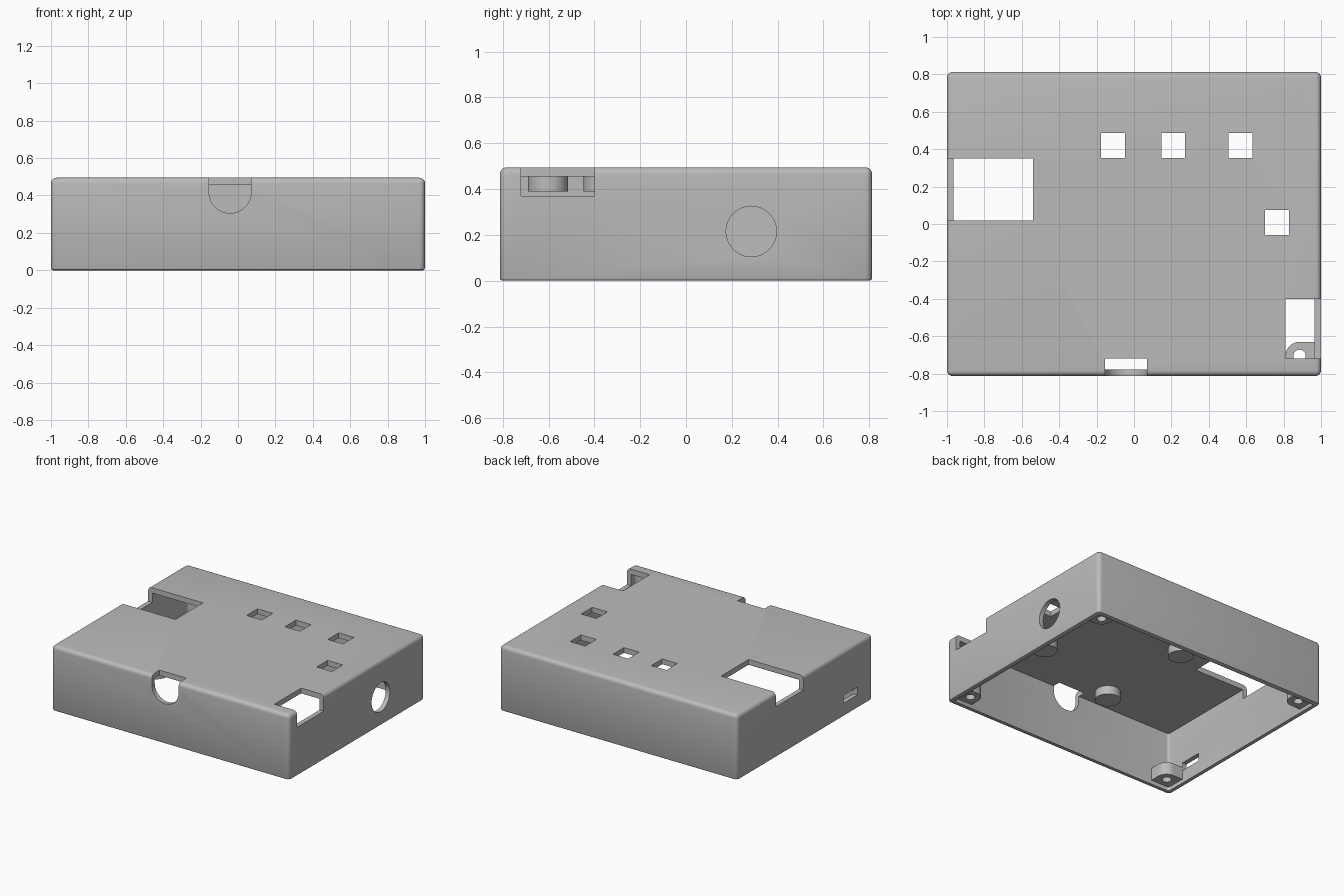
import bpy
import bmesh
from math import radians, pi, cos, sin
from mathutils import Matrix, Vector

cube = bpy.data.objects.get("Cube")
if cube:
    bpy.data.objects.remove(cube, do_unlink=True)

W, D, H = 1.0, 0.813, 0.495      # half width, half depth, height
WALL, ROOF = 0.035, 0.455        # wall thickness, ceiling height

grey = bpy.data.materials.new("plain_grey")
grey.use_nodes = True
color = (0.5, 0.5, 0.5, 1)
grey.diffuse_color = color
grey.node_tree.nodes["Principled BSDF"].inputs["Base Color"].default_value = color


def finish(name, bm):
    bmesh.ops.recalc_face_normals(bm, faces=bm.faces)
    mesh = bpy.data.meshes.new(name)
    bm.to_mesh(mesh)
    bm.free()
    mesh.materials.append(grey)
    obj = bpy.data.objects.new(name, mesh)
    bpy.context.collection.objects.link(obj)
    return obj


def box(name, x, y, z, rounding=()):
    """Box from ranges; rounding lists (edge test, radius, segments)."""
    bm = bmesh.new()
    bmesh.ops.create_cube(bm, size=1)
    for v in bm.verts:
        v.co = Vector([r[0] if c < 0 else r[1] for c, r in zip(v.co, (x, y, z))])
    for test, radius, segments in rounding:
        edges = [e for e in bm.edges if test(*[v.co for v in e.verts])]
        bmesh.ops.bevel(bm, geom=edges, offset=radius, segments=segments,
                        profile=0.5, affect='EDGES')
    return finish(name, bm)


def cylinder(name, center, radius, depth, axis='Z', sides=48):
    bm = bmesh.new()
    turn = {'X': Matrix.Rotation(pi / 2, 4, 'Y'),
            'Y': Matrix.Rotation(pi / 2, 4, 'X'), 'Z': Matrix()}[axis]
    bmesh.ops.create_cone(bm, cap_ends=True, segments=sides, radius1=radius,
                          radius2=radius, depth=depth,
                          matrix=Matrix.Translation(center) @ turn)
    return finish(name, bm)


def cut(target, cutter):
    mod = target.modifiers.new("cut", 'BOOLEAN')
    mod.operation = 'DIFFERENCE'
    mod.solver = 'EXACT'
    mod.object = cutter
    bpy.context.view_layer.update()
    graph = bpy.context.evaluated_depsgraph_get()
    mesh = bpy.data.meshes.new_from_object(target.evaluated_get(graph))
    target.modifiers.clear()
    target.data = mesh
    bpy.data.objects.remove(cutter, do_unlink=True)


def smooth(obj):
    bpy.ops.object.select_all(action='DESELECT')
    obj.select_set(True)
    bpy.context.view_layer.objects.active = obj
    bpy.ops.object.shade_smooth_by_angle(angle=radians(35))


def upper(a, b):
    return a.z > 0.1 or b.z > 0.1


def lower(a, b):
    return a.z < 0.001 and b.z < 0.001


def upright(a, b):
    return abs(a.z - b.z) > 0.2


# Rounded shell, open underneath
shell = box("case_shell", (-W, W), (-D, D), (0, H),
            [(upper, 0.03, 5), (lower, 0.012, 2)])
cut(shell, box("cavity", (WALL - W, W - WALL), (WALL - D, D - WALL),
               (-0.2, ROOF), [(upright, 0.02, 4)]))

# Connector notches through roof and side walls
cut(shell, box("left_notch", (-1.2, -0.54), (0.02, 0.35), (0.385, 0.7)))
cut(shell, box("right_notch", (0.81, 1.2), (-0.72, -0.4), (0.37, 0.7)))

# Front notch with a half-round bottom
cut(shell, box("front_notch", (-0.155, 0.07), (-1, -0.72), (0.418, 0.7)))
cut(shell, cylinder("front_round", (-0.0425, -0.86, 0.418), 0.1125, 0.28, 'Y'))

# Round socket hole and small slot in the side walls
cut(shell, cylinder("socket_hole", (1, 0.285, 0.215), 0.11, 0.2, 'X'))
cut(shell, box("side_slot", (-1.1, -0.9), (-0.63, -0.46), (0.10, 0.16)))

# Square button openings in the roof
for x, y in [(-0.112, 0.42), (0.21, 0.42), (0.57, 0.42), (0.765, 0.008)]:
    cut(shell, box("button_hole", (x - 0.064, x + 0.064),
                   (y - 0.066, y + 0.066), (0.4, 0.6)))
smooth(shell)

# Short standoffs hanging from the ceiling
for i, (x, y) in enumerate([(-0.27, -0.602), (-0.27, 0.18), (0.5, -0.36)]):
    smooth(cylinder(f"standoff_{i + 1}", (x, y, 0.425), 0.0875, 0.07))

# Screw bosses in the four bottom corners, rounded towards the inside
CX, CY, R = 0.885, 0.705, 0.075
for sx, side in ((-1, "right"), (1, "left")):
    for sy, end in ((-1, "front"), (1, "back")):
        outline = [(W - 0.02, D - 0.02), (CX - R, D - 0.02)]
        for k in range(13):
            a = pi + k * pi / 24
            outline.append((CX + R * cos(a), CY + R * sin(a)))
        outline.append((W - 0.02, CY - R))
        bm = bmesh.new()
        face = bm.faces.new([bm.verts.new((sx * x, sy * y, 0.03))
                             for x, y in outline])
        solid = bmesh.ops.extrude_face_region(bm, geom=[face])["geom"]
        for v in solid:
            if isinstance(v, bmesh.types.BMVert):
                v.co.z = 0.125
        boss = finish(f"{end}_{side}_screw_boss", bm)
        cut(boss, cylinder("screw_hole", (sx * CX, sy * CY, 0.08), 0.033, 0.3,
                           sides=24))
        smooth(boss)
